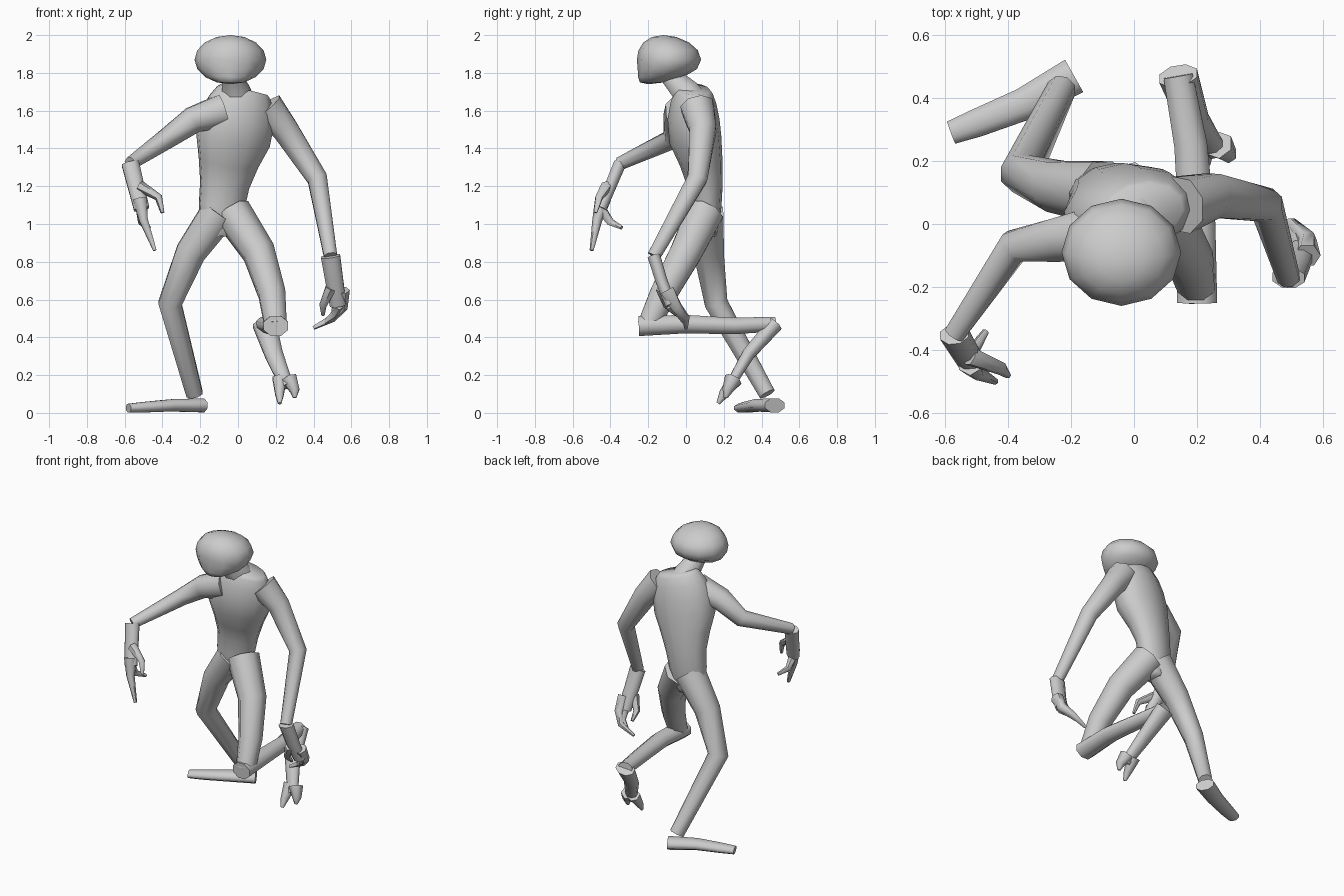
import bpy, bmesh
from math import cos, sin, pi
from mathutils import Vector

cube = bpy.data.objects.get("Cube")
if cube:
    bpy.data.objects.remove(cube, do_unlink=True)

ACROSS, DEEP, UPRIGHT = Vector((1, 0, 0)), Vector((0, 1, 0)), Vector((0, 0, 1))
parts = []


def finish(name, bm):
    """Turn a bmesh into a named object."""
    bmesh.ops.recalc_face_normals(bm, faces=bm.faces)
    mesh = bpy.data.meshes.new(name)
    bm.to_mesh(mesh)
    bm.free()
    obj = bpy.data.objects.new(name, mesh)
    bpy.context.collection.objects.link(obj)
    parts.append(obj)


def loft(name, sections, ref, sides):
    """Skin oval sections (centre, half width along ref, half depth)."""
    bm = bmesh.new()
    centres = [section[0] for section in sections]
    steps = [(b - a).normalized() for a, b in zip(centres, centres[1:])]
    rings = []
    for i, (centre, width, depth) in enumerate(sections):
        tangent = steps[max(i - 1, 0)] + steps[min(i, len(steps) - 1)]
        tangent.normalize()
        u = (ref - tangent * ref.dot(tangent)).normalized()
        v = tangent.cross(u)
        ring = []
        for k in range(sides):
            angle = 2 * pi * (k + 0.5) / sides
            offset = u * width * cos(angle) + v * depth * sin(angle)
            ring.append(bm.verts.new(centre + offset * 1.05))
        rings.append(ring)
    for lower, upper in zip(rings, rings[1:]):
        for k in range(sides):
            n = (k + 1) % sides
            bm.faces.new((lower[k], lower[n], upper[n], upper[k]))
    bm.faces.new(rings[0])
    bm.faces.new(rings[-1])
    finish(name, bm)


def limb(name, path, start, end, wide=1, ref=ACROSS, sides=8):
    """Tapered tube through joints; wide stretches it along ref."""
    sections = []
    for i, joint in enumerate(path):
        radius = start + (end - start) * i / (len(path) - 1)
        sections.append((Vector(joint), radius * wide, radius))
    loft(name, sections, ref, sides)


def finger(name, path, start, ref=ACROSS):
    limb(name, path, start, end=.01, ref=ref, sides=6)


def build_head():
    """Rounded skull whose underside is drawn forward into a chin."""
    bm = bmesh.new()
    bmesh.ops.create_uvsphere(bm, u_segments=12, v_segments=8, radius=1)
    for vert in bm.verts:
        x, y, z = vert.co
        forward = .03 * z * z + .08 * max(-z, 0) ** 3
        vert.co = (.19 * x - .04, .17 * y - .09 - forward, .13 * z + 1.87)
    finish("head", bm)


def build_torso(rings=11):
    """Narrow waist swelling to a deep chest, leaning to the left shoulder."""
    sections = []
    for i in range(rings):
        t = .5 - .48 * cos(pi * i / (rings - 1))
        chest = min(max((t - .35) / .4, 0), 1)
        chest *= chest * (3 - 2 * chest)
        closing = sin(pi * t) ** .2
        centre = Vector((.14 * t ** 1.5 - .1, .1 - .06 * chest, .92 + .81 * t))
        width = (.13 + .08 * chest) * closing
        depth = (.09 + .05 * chest) * closing
        sections.append((centre, width, depth))
    loft("torso", sections, ref=Vector((1, .2, 0)), sides=12)


# Head, neck and torso
build_head()
build_torso()
limb("neck", [(0, .04, 1.62), (-.01, 0, 1.7), (-.04, -.1, 1.8)],
     start=.1, end=.05)

# Arms
left_wrist = (.49, -.17, .83)
right_wrist = (-.57, -.35, 1.32)
limb("left_arm", [(.15, .06, 1.62), (.25, .09, 1.5), (.42, .06, 1.24), left_wrist],
     start=.09, end=.036)
limb("right_arm", [(-.08, -.02, 1.6), (-.24, -.05, 1.55), (-.38, -.07, 1.45), right_wrist],
     start=.09, end=.034, ref=UPRIGHT)

# Left hand, fingers curling inward
left_knuckle = (.53, -.08, .57)
limb("left_palm", [left_wrist, (.51, -.13, .7), left_knuckle],
     start=.035, end=.03, wide=1.5)
finger("left_finger", [(.55, -.1, .65), (.55, -.05, .56), (.5, 0, .5), (.4, 0, .45)],
       start=.04, ref=DEEP)
finger("left_second_finger", [left_knuckle, (.51, -.03, .52), (.46, -.01, .48)],
       start=.03, ref=DEEP)
finger("left_thumb", [(.49, -.13, .66), (.45, -.1, .57), (.45, -.05, .52)], start=.03)

# Right hand, hanging from the wrist
right_knuckle = (-.51, -.45, 1.08)
limb("right_palm", [right_wrist, (-.54, -.4, 1.2), right_knuckle],
     start=.034, end=.03, wide=1.4)
finger("right_finger", [(-.52, -.44, 1.13), (-.5, -.47, 1.02), (-.44, -.5, .86)],
       start=.04)
finger("right_curled_finger", [(-.52, -.42, 1.2), (-.42, -.46, 1.14), (-.4, -.48, 1.06)],
       start=.03, ref=DEEP)
finger("right_thumb", [right_knuckle, (-.51, -.4, 1.01), (-.47, -.34, .98)],
       start=.03, ref=UPRIGHT)

# Standing leg
limb("right_leg", [(-.1, .1, 1.06), (-.25, .12, .85), (-.36, .16, .58), (-.23, .43, .1)],
     start=.1, end=.045)
limb("right_foot", [(-.19, .47, .04), (-.35, .38, .04), (-.5, .32, .03), (-.58, .29, .025)],
     start=.038, end=.024, wide=1.6, ref=DEEP)

# Raised leg, folded back at the knee
left_knee = (.2, -.2, .46)
left_heel = (.14, .47, .47)
limb("left_thigh", [(-.03, .1, 1.06), (.11, 0, .85), (.18, -.12, .63), left_knee],
     start=.1, end=.06)
limb("left_shin", [(.2, -.25, .46), (.2, 0, .47), (.18, .25, .46), left_heel],
     start=.055, end=.04, wide=1.2)
limb("left_foot", [left_heel, (.19, .33, .31), (.26, .23, .14)],
     start=.045, end=.025, wide=1.4)
finger("left_big_toe", [(.22, .26, .18), (.22, .2, .1), (.22, .17, .05)], start=.04)
finger("left_outer_toes", [(.27, .25, .18), (.3, .22, .12), (.3, .21, .08)], start=.045)

# Smooth skin, with sharp edges kept at the tips
bpy.ops.object.select_all(action='DESELECT')
for obj in parts:
    obj.select_set(True)
bpy.context.view_layer.objects.active = parts[0]
bpy.ops.object.shade_smooth_by_angle(angle=pi / 3)
